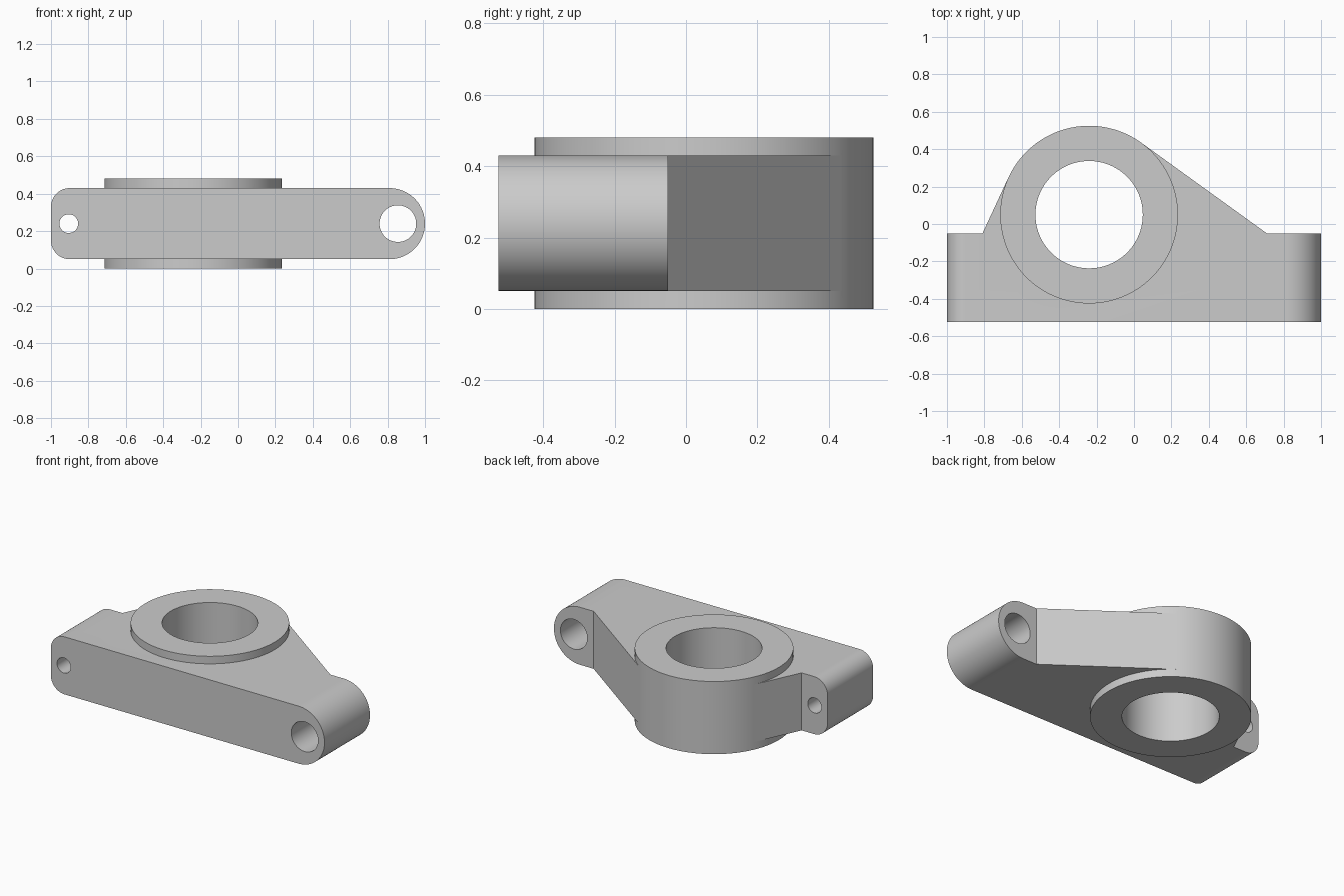
import bpy
import bmesh
from math import acos, atan2, cos, hypot, pi, radians, sin

cube = bpy.data.objects.get("Cube")
if cube:
    bpy.data.objects.remove(cube, do_unlink=True)

# One plain grey finish
GREY = (0.6, 0.6, 0.6, 1)
metal = bpy.data.materials.new("plain_grey")
metal.use_nodes = True
metal.diffuse_color = GREY
metal.node_tree.nodes["Principled BSDF"].inputs["Base Color"].default_value = GREY

# Main dimensions
PLATE_LOW, PLATE_HIGH = 0.05, 0.43
TOTAL_HIGH = 0.48
MID = (PLATE_LOW + PLATE_HIGH) / 2
FRONT, BACK = -0.525, -0.05
BOSS = (-0.24, 0.05)
BOSS_R, BORE_R = 0.475, 0.287


def arc(centre, radius, start, end, steps):
    """Points along an arc, angles in degrees."""
    angles = [radians(start + (end - start) * i / steps) for i in range(steps + 1)]
    return [(centre[0] + radius * cos(a), centre[1] + radius * sin(a)) for a in angles]


def circle(centre, radius, steps=96):
    return arc(centre, radius, 0, 360, steps)[:-1]


def prism(name, profile, low, high, along_y=False):
    """Extrude a profile along z, or along y when it is drawn in x and z."""
    bm = bmesh.new()
    place = (lambda p: (p[0], low, p[1])) if along_y else (lambda p: (p[0], p[1], low))
    face = bm.faces.new([bm.verts.new(place(p)) for p in profile])
    moved = bmesh.ops.extrude_face_region(bm, geom=[face])["geom"]
    shift = (0, high - low, 0) if along_y else (0, 0, high - low)
    bmesh.ops.translate(bm, vec=shift,
                        verts=[g for g in moved if isinstance(g, bmesh.types.BMVert)])
    bmesh.ops.recalc_face_normals(bm, faces=bm.faces)
    mesh = bpy.data.meshes.new(name)
    bm.to_mesh(mesh)
    bm.free()
    mesh.materials.append(metal)
    obj = bpy.data.objects.new(name, mesh)
    bpy.context.collection.objects.link(obj)
    return obj


def combine(target, tool, operation):
    """Apply an exact boolean and discard the tool."""
    tool.hide_render = True
    mod = target.modifiers.new(operation, "BOOLEAN")
    mod.object, mod.operation, mod.solver = tool, operation, "EXACT"
    bpy.context.view_layer.objects.active = target
    bpy.ops.object.modifier_apply(modifier=mod.name)
    bpy.data.objects.remove(tool, do_unlink=True)


def tangent(point, side):
    """Where a line from the point touches the boss."""
    dx, dy = point[0] - BOSS[0], point[1] - BOSS[1]
    a = atan2(dy, dx) + side * acos(BOSS_R / hypot(dx, dy))
    return (BOSS[0] + BOSS_R * cos(a), BOSS[1] + BOSS_R * sin(a))


# Front bar: full round on one end, small corner radii on the other
half = (PLATE_HIGH - PLATE_LOW) / 2
corner = 0.1
bar = (arc((1 - half, MID), half, -90, 90, 40)
       + arc((corner - 1, PLATE_HIGH - corner), corner, 90, 180, 16)
       + arc((corner - 1, PLATE_LOW + corner), corner, 180, 270, 16))
body = prism("bracket_body", bar, FRONT, BACK, along_y=True)

# Web running tangentially from the bar to the boss
right_foot, left_foot = (0.71, BACK), (-0.81, BACK)
web = prism("web", [(right_foot[0], -0.3), right_foot, tangent(right_foot, 1),
                    tangent(left_foot, -1), left_foot, (left_foot[0], -0.3)],
            PLATE_LOW, PLATE_HIGH)
combine(body, web, "UNION")

# Round boss standing proud on both faces
combine(body, prism("boss", circle(BOSS, BOSS_R, 128), 0, TOTAL_HIGH), "UNION")

# Main bore and the two pin holes
combine(body, prism("bore_cutter", circle(BOSS, BORE_R), -0.1, TOTAL_HIGH + 0.1), "DIFFERENCE")
for x, radius in ((-0.905, 0.05), (0.855, 0.098)):
    cutter = prism("pin_cutter", circle((x, MID), radius, 64), FRONT - 0.1, BACK + 0.1, True)
    combine(body, cutter, "DIFFERENCE")

# Smooth curved walls, crisp edges
bpy.ops.object.select_all(action="DESELECT")
body.select_set(True)
bpy.context.view_layer.objects.active = body
bpy.ops.object.shade_smooth_by_angle(angle=pi / 9)
